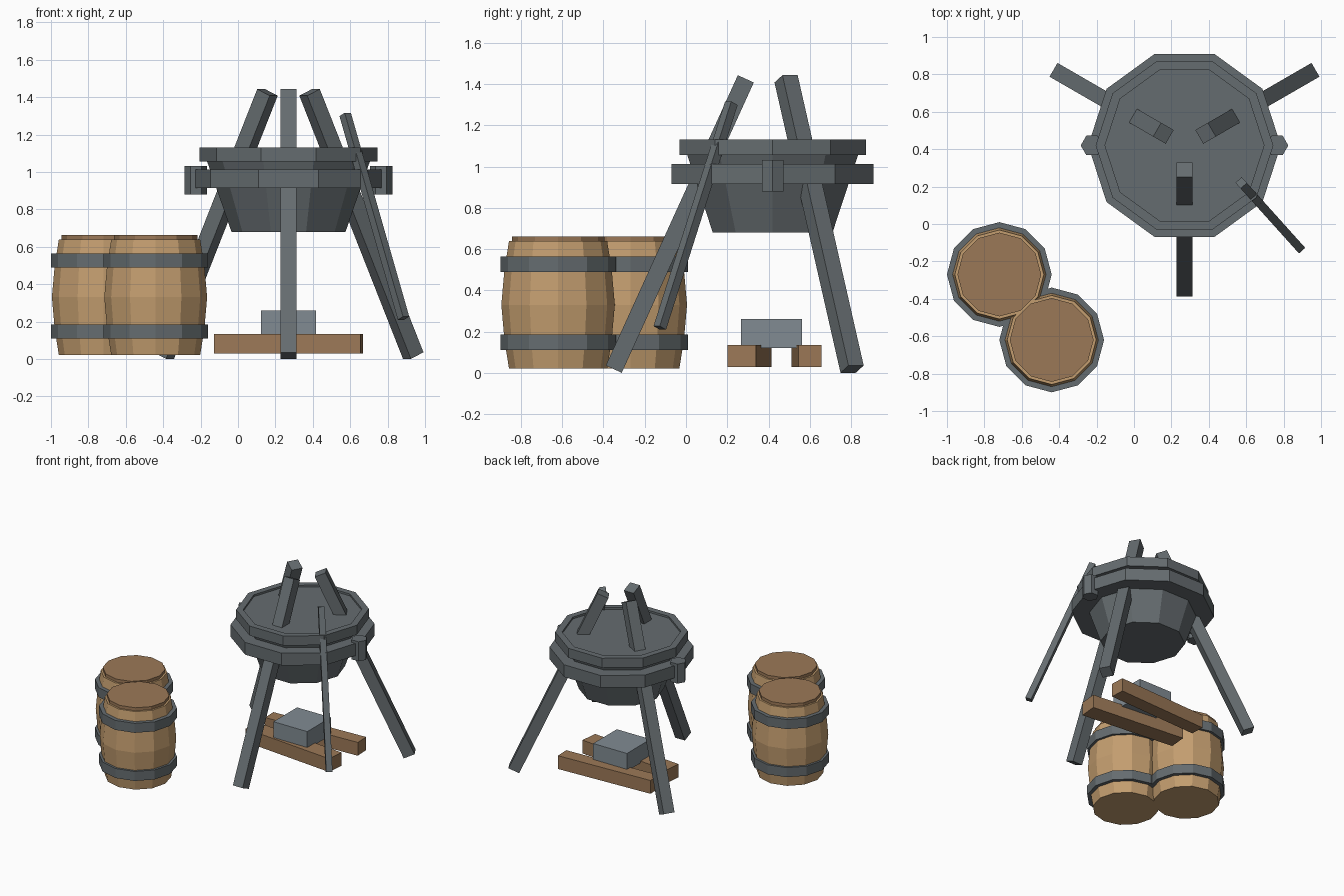
import bpy, bmesh
from math import cos, sin, pi, radians
from mathutils import Vector, Matrix

if "Cube" in bpy.data.objects:
    bpy.data.objects.remove(bpy.data.objects["Cube"])


def material(name, rgb):
    m = bpy.data.materials.new(name)
    m.diffuse_color = (*rgb, 1)
    m.use_nodes = True
    m.node_tree.nodes["Principled BSDF"].inputs["Base Color"].default_value = m.diffuse_color
    return m


IRON = material("iron", (0.13, 0.15, 0.16))
STONE = material("stone", (0.22, 0.26, 0.29))
STAVE = material("stave_wood", (0.55, 0.34, 0.16))
WOOD = material("dark_wood", (0.33, 0.19, 0.095))


def finish(name, bm, mat):
    bmesh.ops.recalc_face_normals(bm, faces=bm.faces)
    me = bpy.data.meshes.new(name)
    bm.to_mesh(me)
    bm.free()
    me.materials.append(mat)
    ob = bpy.data.objects.new(name, me)
    bpy.context.collection.objects.link(ob)
    return ob


def lathe(name, centre, sides, profile, mat):
    """Spin (radius, z) points about a vertical axis and cap both ends."""
    bm = bmesh.new()
    rings = [[bm.verts.new((centre[0] + r * cos(2 * pi * i / sides),
                            centre[1] + r * sin(2 * pi * i / sides), z))
              for i in range(sides)] for r, z in profile]
    for a, b in zip(rings, rings[1:]):
        for i in range(sides):
            j = (i + 1) % sides
            bm.faces.new((a[i], a[j], b[j], b[i]))
    bm.faces.new(rings[0])
    bm.faces.new(rings[-1])
    return finish(name, bm, mat)


def box(name, matrix, size, mat):
    bm = bmesh.new()
    bmesh.ops.create_cube(bm, size=1, matrix=matrix @ Matrix.Diagonal((*size, 1)))
    return finish(name, bm, mat)


def beam(name, a, b, thick, mat):
    """Square bar from a to b with one pair of sides kept upright."""
    a, b = Vector(a), Vector(b)
    d = (b - a).normalized()
    side = d.cross(Vector((0, 0, 1))).normalized()
    rot = Matrix((side, d.cross(side), d)).transposed().to_4x4()
    return box(name, Matrix.Translation((a + b) / 2) @ rot,
               (thick, thick, (b - a).length), mat)


# Cauldron: tapered bowl, belly band, and rim with a slightly sunken top
POT = (0.27, 0.42)
lathe("cauldron_bowl", POT, 10, [(0.305, 0.68), (0.44, 1.07)], IRON)
lathe("cauldron_band", POT, 10, [(0.515, 0.915), (0.515, 1.012)], IRON)
lathe("cauldron_rim", POT, 10,
      [(0.475, 1.055), (0.475, 1.13), (0.425, 1.13), (0.425, 1.115)], IRON)

# Hexagonal lugs on both sides of the band
for side, s in (("left", -1), ("right", 1)):
    lathe(side + "_lug", (POT[0] + s * 0.495, POT[1]), 6,
          [(0.06, 0.878), (0.06, 1.032)], IRON)

# Tripod legs leaning inward through the pot
for name, deg in (("front_leg", -90), ("right_leg", 30), ("left_leg", 150)):
    u = Vector((cos(radians(deg)), sin(radians(deg)), 0))
    c = Vector((*POT, 0))
    beam(name, c + u * 0.77 + Vector((0, 0, 0.018)),
         c + u * 0.13 + Vector((0, 0, 1.425)), 0.085, IRON)

# Thin stirring rod resting against the rim
beam("stirring_rod", (0.885, -0.127, 0.218), (0.573, 0.22, 1.307), 0.045, IRON)

# Fire logs, slightly splayed, with a stone block on top
for name, y, w, deg in (("front_log", 0.308, 0.138, -5.5), ("back_log", 0.583, 0.11, 2.6)):
    box(name, Matrix.Translation((0.27, y, 0.082)) @ Matrix.Rotation(radians(deg), 4, 'Z'),
        (0.785, w, 0.105), WOOD)
box("stone_block", Matrix.Translation((0.27, 0.415, 0.19)), (0.295, 0.295, 0.14), STONE)

# Two barrels with bulging staves, hoops and raised lids
for name, c in (("back_barrel", (-0.72, -0.27)), ("front_barrel", (-0.44, -0.62))):
    lathe(name + "_body", c, 12,
          [(0.238, 0.022), (0.26, 0.16), (0.275, 0.33), (0.26, 0.50), (0.238, 0.638)], STAVE)
    lathe(name + "_lid", c, 12, [(0.224, 0.63), (0.224, 0.662)], WOOD)
    for tag, z in (("lower", 0.11), ("upper", 0.49)):
        lathe(f"{name}_{tag}_hoop", c, 12, [(0.28, z), (0.28, z + 0.075)], IRON)
